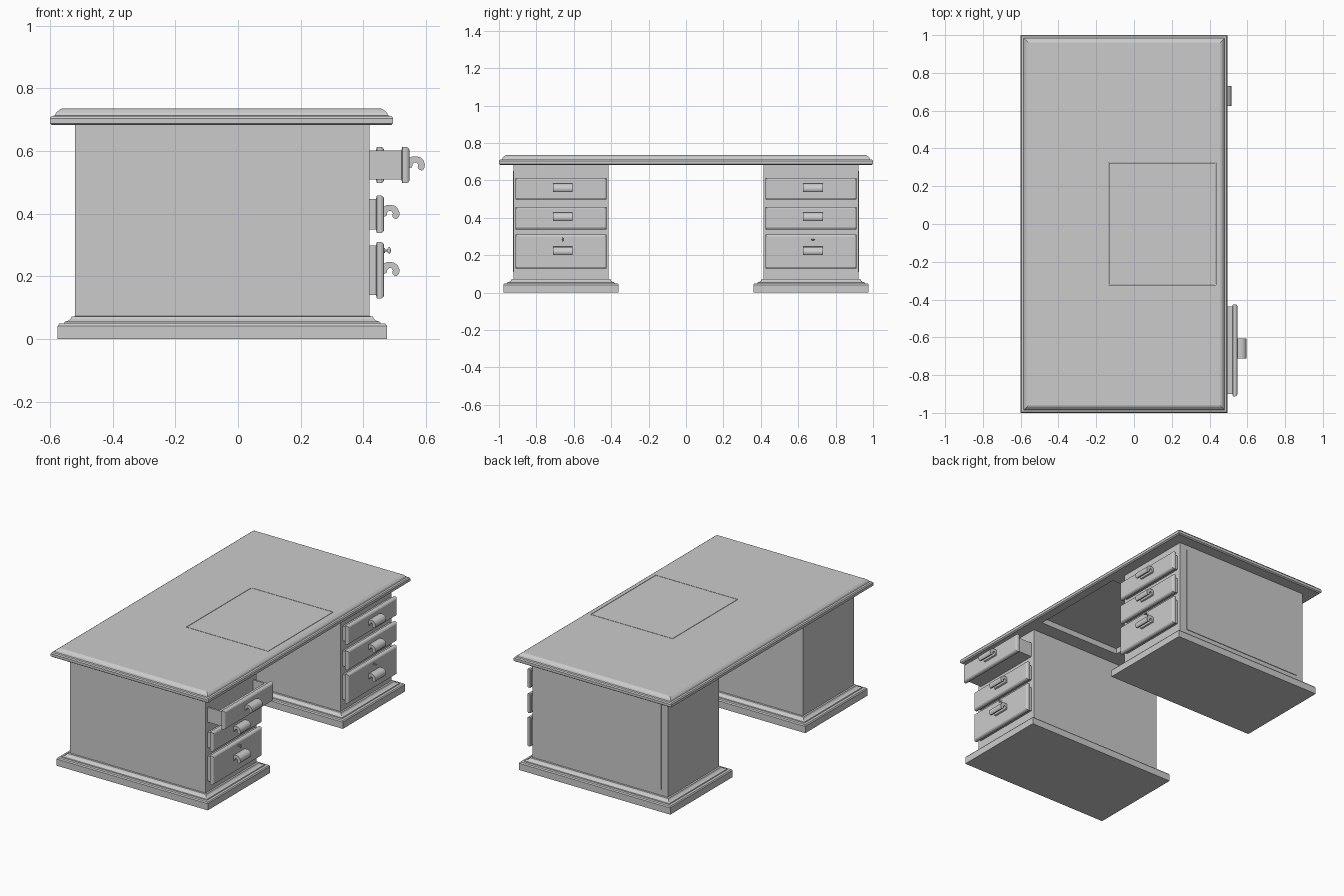
import bpy, bmesh, math
from mathutils import Matrix

cube = bpy.data.objects.get("Cube")
if cube:
    bpy.data.objects.remove(cube, do_unlink=True)


def finish(name, bm):
    bmesh.ops.recalc_face_normals(bm, faces=bm.faces)
    mesh = bpy.data.meshes.new(name)
    bm.to_mesh(mesh)
    bm.free()
    obj = bpy.data.objects.new(name, mesh)
    bpy.context.collection.objects.link(obj)
    return obj


def grow(rect, d):
    a0, a1, b0, b1 = rect
    return (a0 - d, a1 + d, b0 - d, b1 + d)


def loft(name, rings, ring_shaped=False, along_x=False):
    """Join rectangles (a0, a1, b0, b1) at given heights into a moulded block."""
    bm = bmesh.new()
    loops = []
    for (a0, a1, b0, b1), h in rings:
        corners = [(a0, b0), (a1, b0), (a1, b1), (a0, b1)]
        loops.append([bm.verts.new((h, a, b) if along_x else (a, b, h)) for a, b in corners])
    pairs = list(zip(loops, loops[1:]))
    if ring_shaped:
        pairs.append((loops[-1], loops[0]))
    else:
        bm.faces.new(loops[0])
        bm.faces.new(loops[-1])
    for low, high in pairs:
        for i in range(4):
            j = (i + 1) % 4
            bm.faces.new((low[i], low[j], high[j], high[i]))
    return finish(name, bm)


def box(name, x0, x1, y0, y1, z0, z1):
    rect = (x0, x1, y0, y1)
    return loft(name, [(rect, z0), (rect, z1)])


def smooth(obj):
    bpy.ops.object.select_all(action="DESELECT")
    obj.select_set(True)
    bpy.context.view_layer.objects.active = obj
    bpy.ops.object.shade_smooth_by_angle(angle=math.radians(40))


# Moulded tabletop with an opening for the writing panel
TOP = (-0.6, 0.495, -1.0, 1.0)
OPENING = (-0.135, 0.435, -0.322, 0.325)
top_profile = [(-0.008, 0.682), (0, 0.688), (0, 0.704), (-0.005, 0.711),
               (-0.016, 0.713), (-0.02, 0.722), (-0.03, 0.731), (-0.038, 0.735)]
rings = [(grow(TOP, d), z) for d, z in top_profile]
rings += [(OPENING, 0.735), (OPENING, 0.682)]
loft("tabletop", rings, ring_shaped=True)
PANEL = grow(OPENING, -0.003)
loft("writing_panel", [(PANEL, 0.715), (PANEL, 0.735)])

# Curled handle cross-section, as depth and height
HOOK = [(0, 0.018), (0.008, 0.022), (0.02, 0.023), (0.034, 0.02), (0.044, 0.011),
        (0.049, -0.002), (0.048, -0.014), (0.041, -0.022), (0.032, -0.021),
        (0.026, -0.013), (0.028, -0.004), (0.024, 0.003), (0.016, 0.004),
        (0.01, -0.002), (0.008, -0.012), (0, -0.015)]


def handle(name, x, y, z):
    bm = bmesh.new()
    face = bm.faces.new([bm.verts.new((x + d, y - 0.053, z + h)) for d, h in HOOK])
    out = bmesh.ops.extrude_face_region(bm, geom=[face])
    verts = [g for g in out["geom"] if isinstance(g, bmesh.types.BMVert)]
    bmesh.ops.translate(bm, verts=verts, vec=(0, 0.106, 0))
    smooth(finish(name, bm))


def key(name, x, y, z, turn):
    """Shaft and collar along x, with an oval bow turned about the shaft."""
    bm = bmesh.new()
    along = Matrix.Rotation(math.pi / 2, 4, "Y")
    spin = Matrix.Translation((x, y, z)) @ Matrix.Rotation(turn, 4, "X")
    for radius, depth, offset in ((0.003, 0.04, 0), (0.008, 0.004, 0.001)):
        bmesh.ops.create_cone(bm, cap_ends=True, segments=12, radius1=radius, radius2=radius,
                              depth=depth, matrix=spin @ Matrix.Translation((offset, 0, 0)) @ along)
    bow = spin @ Matrix.Translation((0.016, 0, 0)) @ Matrix.Diagonal((0.5, 0.3, 1, 1))
    bmesh.ops.create_uvsphere(bm, u_segments=12, v_segments=8, radius=0.011, matrix=bow)
    smooth(finish(name, bm))


def drawer(name, y0, y1, z0, z1, grip_z, pulled=0.0):
    rect = (y0, y1, z0, z1)
    profile = [(-0.012, 0.415), (-0.012, 0.44), (0, 0.443), (0, 0.456), (-0.003, 0.462),
               (-0.009, 0.466)]
    loft(name + "_front", [(grow(rect, d), x + pulled) for d, x in profile], along_x=True)
    handle(name + "_handle", 0.466 + pulled, (y0 + y1) / 2 + 0.01, grip_z)
    # Tray behind a pulled-out front
    if pulled:
        a, b, c, d = grow(rect, -0.012)
        x0, x1, wall = 0.3, 0.43 + pulled, 0.012
        box(name + "_tray_floor", x0, x1, a, b, c, c + wall)
        for label, start in (("right", a), ("left", b - wall)):
            box(f"{name}_tray_{label}", x0, x1, start, start + wall, c + wall, d)


PLINTH = [(0.055, 0), (0.055, 0.042), (0.05, 0.049), (0.035, 0.05), (0.033, 0.055),
          (0.022, 0.058), (0.014, 0.064), (0.01, 0.072), (0, 0.073)]
DRAWERS = [("top_drawer", 0.497, 0.613, 0.56),
           ("middle_drawer", 0.338, 0.458, 0.405),
           ("bottom_drawer", 0.129, 0.31, 0.223)]

# Two pedestals, each with plinth, outer side panel and three drawers
for side, s in (("right", -1), ("left", 1)):
    y0, y1 = sorted((s * 0.415, s * 0.922))
    body = (-0.52, 0.42, y0, y1)
    box(side + "_pedestal", *body, 0.07, 0.684)
    loft(side + "_plinth", [(grow(body, d), z) for d, z in PLINTH])
    p0, p1 = sorted((s * 0.92, s * 0.926))
    box(side + "_side_panel", -0.475, 0.37, p0, p1, 0.11, 0.65)
    for label, z0, z1, grip in DRAWERS:
        pulled = 0.081 if (side, label) == ("right", "top_drawer") else 0
        drawer(f"{side}_{label}", y0 + 0.01, y1 - 0.01, z0, z1, grip, pulled)
    key(side + "_key", 0.466, (y0 + y1) / 2 + 0.01, 0.283, 0 if s < 0 else math.pi / 2)
